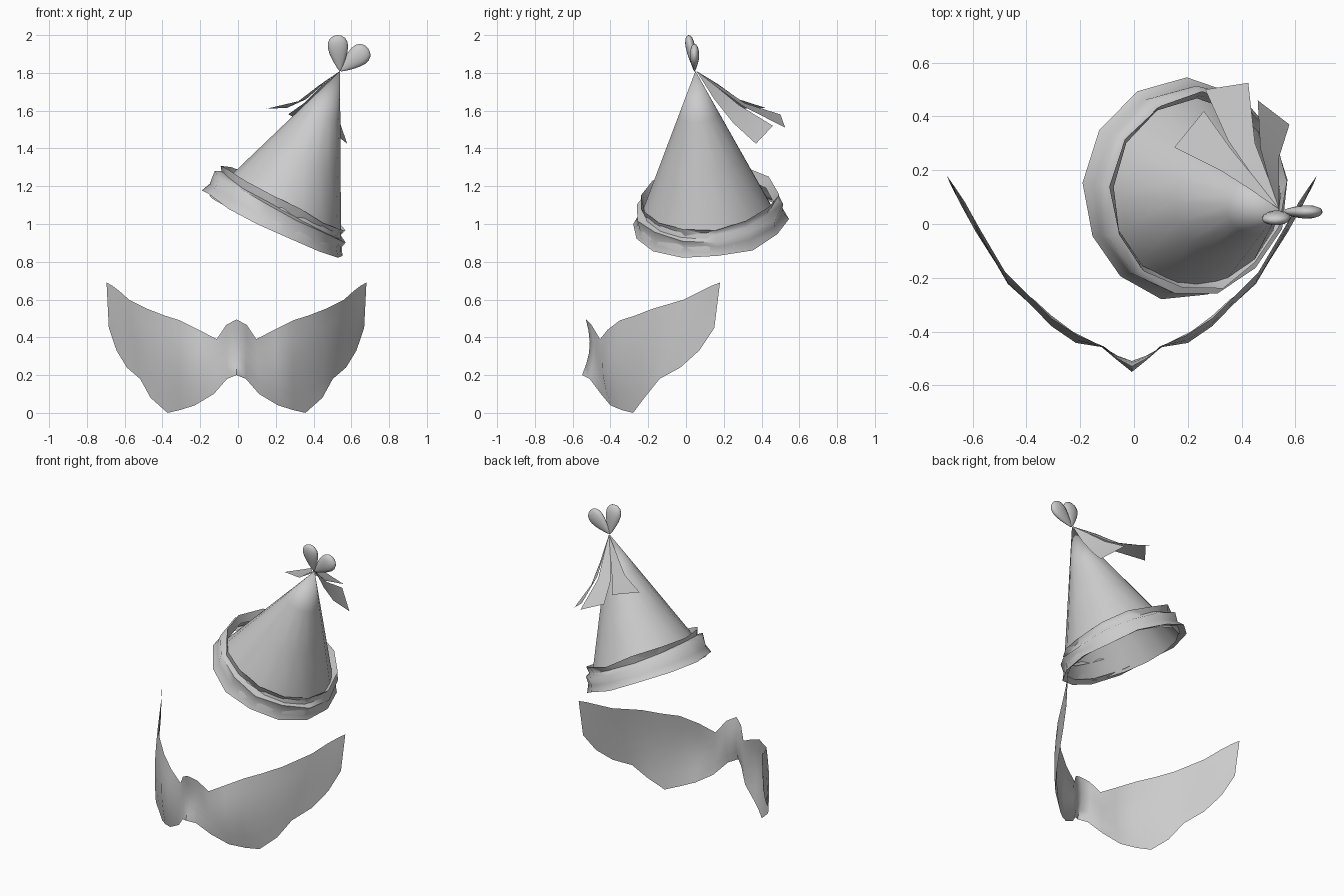
import bpy, bmesh, math, random
from mathutils import Vector

if "Cube" in bpy.data.objects:
    bpy.data.objects.remove(bpy.data.objects["Cube"])

random.seed(4)
grey = bpy.data.materials.new("plain grey")
grey.diffuse_color = (0.6, 0.6, 0.6, 1)
grey.use_nodes = True
grey.node_tree.nodes["Principled BSDF"].inputs["Base Color"].default_value = grey.diffuse_color


def make(name, rows, closed=False, angle=60):
    """Skin equal-length rows of points into a smooth sheet."""
    bm = bmesh.new()
    grid = [[bm.verts.new(p) for p in row] for row in rows]
    n = len(rows[0])
    for a, b in zip(grid, grid[1:]):
        for i in range(n if closed else n - 1):
            j = (i + 1) % n
            bm.faces.new((a[i], a[j], b[j], b[i]))
    bmesh.ops.remove_doubles(bm, verts=bm.verts, dist=0.0005)
    bmesh.ops.recalc_face_normals(bm, faces=bm.faces)
    me = bpy.data.meshes.new(name)
    bm.to_mesh(me)
    bm.free()
    ob = bpy.data.objects.new(name, me)
    bpy.context.collection.objects.link(ob)
    me.materials.append(grey)
    bpy.ops.object.select_all(action='DESELECT')
    ob.select_set(True)
    bpy.context.view_layer.objects.active = ob
    bpy.ops.object.shade_smooth_by_angle(angle=math.radians(angle))
    return ob


# Tilted frame of the hat, measured down from its apex
apex = Vector((0.54, 0.05, 1.81))
axis = Vector((0.389, -0.071, 0.918)).normalized()
side = Vector((0.921, 0, -0.39))
side = (side - axis * side.dot(axis)).normalized()
back = axis.cross(side)


def hat_point(r, d, t):
    return apex - axis * d + (side * math.cos(t) + back * math.sin(t)) * r


# Cone
SEG = 16
turn = [2 * math.pi * i / SEG for i in range(SEG)]
make("hat_cone", [[hat_point(0.43 * d, d, t) for t in turn]
                  for d in (0, 0.25, 0.5, 0.75, 0.88)], True)

# Rumpled brim: upright cuff, bulging band, flared hem and underside
SEG = 13
turn = [2 * math.pi * (i + 0.3) / SEG for i in range(SEG)]
profile = [(0.342, 0.79, 0.006), (0.367, 0.735, 0.014), (0.355, 0.775, 0.008),
           (0.393, 0.79, 0.010), (0.388, 0.845, 0.006), (0.411, 0.888, 0.010),
           (0.375, 0.875, 0.002)]
rows = []
for r, d, wobble in profile:
    lean = 0.032 if d < 0.8 else 0.02
    rows.append([hat_point(r - 0.012 * math.cos(t) + 0.016 * math.sin(t)
                           + random.uniform(-wobble, wobble) * 0.7,
                           d + lean * math.cos(t) + random.uniform(-wobble, wobble), t)
                 for t in turn])
make("hat_brim", rows, True, 75)


# Heart topper: two flattened teardrop lobes
def lobe(name, tip, end, width, thick):
    tip, end = Vector(tip), Vector(end)
    along = end - tip
    across = along.cross(Vector((0, 1, 0))).normalized()
    depth = across.cross(along).normalized()
    rows = []
    for k in range(11):
        z = -math.cos(math.pi * k / 10)
        t = (z + 1) / 2
        w = math.sin(math.pi * k / 10) * (0.25 + 0.75 * t) / 0.71
        rows.append([tip + along * t + across * (w * width / 2 * math.cos(a))
                     + depth * (w * thick / 2 * math.sin(a))
                     for a in [2 * math.pi * i / 14 for i in range(14)]])
    make(name, rows, True)


lobe("heart_lobe_left", (0.54, 0.045, 1.81), (0.524, 0.012, 2.0), 0.108, 0.05)
lobe("heart_lobe_right", (0.54, 0.045, 1.81), (0.688, 0.045, 1.932), 0.112, 0.05)

# Ribbon tails, each given as left edge and right edge from the apex
start = (0.54, 0.055, 1.81)
ribbons = {
    "ribbon_left": ([start, (0.43, 0.13, 1.735), (0.32, 0.20, 1.65), (0.15, 0.285, 1.61)],
                    [start, (0.45, 0.17, 1.74), (0.36, 0.28, 1.66), (0.26, 0.42, 1.615)]),
    "ribbon_middle": ([start, (0.44, 0.18, 1.73), (0.35, 0.31, 1.64), (0.265, 0.50, 1.58)],
                      [start, (0.50, 0.17, 1.72), (0.45, 0.30, 1.625), (0.425, 0.525, 1.51)]),
    "ribbon_right": ([start, (0.50, 0.17, 1.72), (0.47, 0.28, 1.63), (0.46, 0.46, 1.52)],
                     [start, (0.54, 0.15, 1.66), (0.54, 0.25, 1.535), (0.578, 0.37, 1.425)]),
}
for name, edges in ribbons.items():
    make(name, edges)

# Curved face band: half outline as (top, bottom, forward bulge), mirrored in x
half = [
    ((0, -0.53, 0.495), (0, -0.55, 0.20), -0.03),
    ((0.055, -0.50, 0.465), (0.05, -0.51, 0.18), -0.015),
    ((0.105, -0.455, 0.39), (0.12, -0.45, 0.10), 0.005),
    ((0.20, -0.415, 0.44), (0.22, -0.40, 0.04), 0.035),
    ((0.30, -0.35, 0.49), (0.30, -0.34, 0.015), 0.035),
    ((0.38, -0.27, 0.515), (0.365, -0.28, 0.0), 0.03),
    ((0.47, -0.18, 0.55), (0.455, -0.22, 0.08), 0.02),
    ((0.57, -0.01, 0.60), (0.51, -0.14, 0.18), 0.01),
    ((0.62, 0.08, 0.645), (0.58, -0.03, 0.24), 0),
    ((0.66, 0.14, 0.675), (0.635, 0.07, 0.33), 0),
    ((0.688, 0.18, 0.69), (0.676, 0.15, 0.45), 0),
]


def column(top, bottom, bulge, sign):
    pts = []
    for k in range(6):
        p = Vector(top).lerp(Vector(bottom), k / 5)
        p.y -= bulge * math.sin(math.pi * k / 5)
        pts.append((sign * p.x - 0.008, p.y, p.z))
    return pts


make("face_band", [column(*c, -1) for c in reversed(half[1:])] + [column(*c, 1) for c in half])
